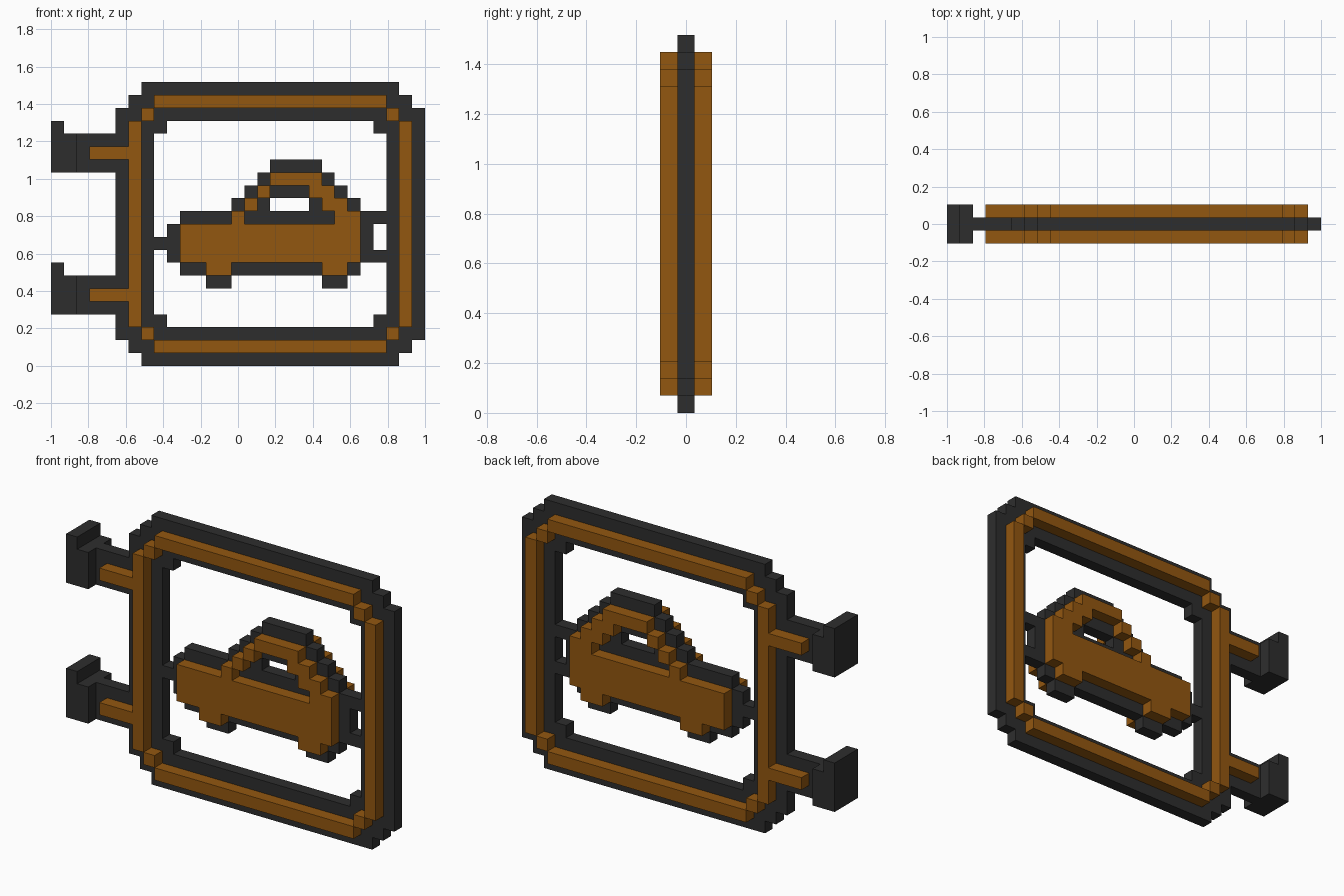
import bpy, bmesh

old = bpy.data.objects.get("Cube")
if old:
    bpy.data.objects.remove(old, do_unlink=True)

U = 2 / 29                      # one grid cell
THIN, THICK = 0.5 * U, 1.5 * U  # half depths


def material(name, colour):
    m = bpy.data.materials.new(name)
    m.diffuse_color = colour
    m.use_nodes = True
    bsdf = m.node_tree.nodes["Principled BSDF"]
    bsdf.inputs["Base Color"].default_value = colour
    bsdf.inputs["Roughness"].default_value = 0.8
    return m


IRON = material("dark iron", (0.027, 0.027, 0.027, 1))
COPPER = material("copper brown", (0.290, 0.095, 0.005, 1))


def part(name, mat, half, rects):
    """Blocks given as (x0, x1, z0, z1) in grid cells, centred in depth."""
    bm = bmesh.new()
    for x0, x1, z0, z1 in rects:
        vs = bmesh.ops.create_cube(bm, size=1)["verts"]
        for v in vs:
            v.co.x = (x1 if v.co.x > 0 else x0) * U - 1
            v.co.y = half if v.co.y > 0 else -half
            v.co.z = (z1 if v.co.z > 0 else z0) * U
    me = bpy.data.meshes.new(name)
    bm.to_mesh(me)
    bm.free()
    me.materials.append(mat)
    ob = bpy.data.objects.new(name, me)
    bpy.context.collection.objects.link(ob)
    return ob


def mirrored(rects, flip_x=True):
    """Repeat blocks across the frame's middle (x = 17, z = 11)."""
    out = set()
    for x0, x1, z0, z1 in rects:
        for a, b in {(x0, x1), (34 - x1, 34 - x0)} if flip_x else {(x0, x1)}:
            out |= {(a, b, z0, z1), (a, b, 22 - z1, 22 - z0)}
    return sorted(out)


# Sign frame: dark outline and raised inlay
part("frame_outline", IRON, THIN, mirrored([
    (7, 27, 21, 22), (6, 8, 20, 21), (5, 7, 19, 20), (8, 26, 19, 20),
    (5, 6, 3, 19), (7, 8, 3, 19), (8, 9, 18, 19)]))
part("frame_inlay", COPPER, THICK, mirrored([
    (8, 26, 20, 21), (7, 8, 19, 20), (6, 7, 3, 19)]))

# Two wall brackets, each with an arm
for label, z in (("lower", 4), ("upper", 15)):
    part(label + "_wall_bracket", IRON, THICK,
         [(0, 1, z, z + 4), (1, 2, z, z + 3)])
    part(label + "_arm", IRON, THIN,
         [(2, 5, z, z + 1), (2, 5, z + 2, z + 3), (2, 3, z + 1, z + 2)])
    part(label + "_arm_inlay", COPPER, THICK, [(3, 6, z + 1, z + 2)])

# Car silhouette
part("car_body", COPPER, THICK, [
    (10, 24, 8, 11), (12, 14, 7, 8), (21, 23, 7, 8)])
part("car_cabin", COPPER, THICK, [
    (14, 15, 11, 12), (15, 16, 12, 13), (16, 17, 13, 14), (17, 21, 14, 15),
    (20, 22, 13, 14), (21, 23, 12, 13), (22, 24, 11, 12)])
part("car_window_frame", IRON, THIN, [
    (15, 22, 11, 12), (16, 17, 12, 13), (20, 21, 12, 13), (17, 20, 13, 14)])
part("car_outline", IRON, THIN, [
    (10, 14, 11, 12), (14, 15, 12, 13), (15, 16, 13, 14), (16, 17, 14, 15),
    (17, 21, 15, 16), (21, 22, 14, 15), (22, 23, 13, 14), (23, 24, 12, 13),
    (24, 25, 8, 12), (9, 10, 8, 11),
    (10, 12, 7, 8), (14, 21, 7, 8), (23, 24, 7, 8)])
part("car_wheels", IRON, THIN, [(12, 14, 6, 7), (21, 23, 6, 7)])

# Bars that hold the car in the frame
part("car_supports", IRON, THIN, [
    (8, 9, 9, 10), (25, 26, 8, 9), (25, 26, 11, 12)])
